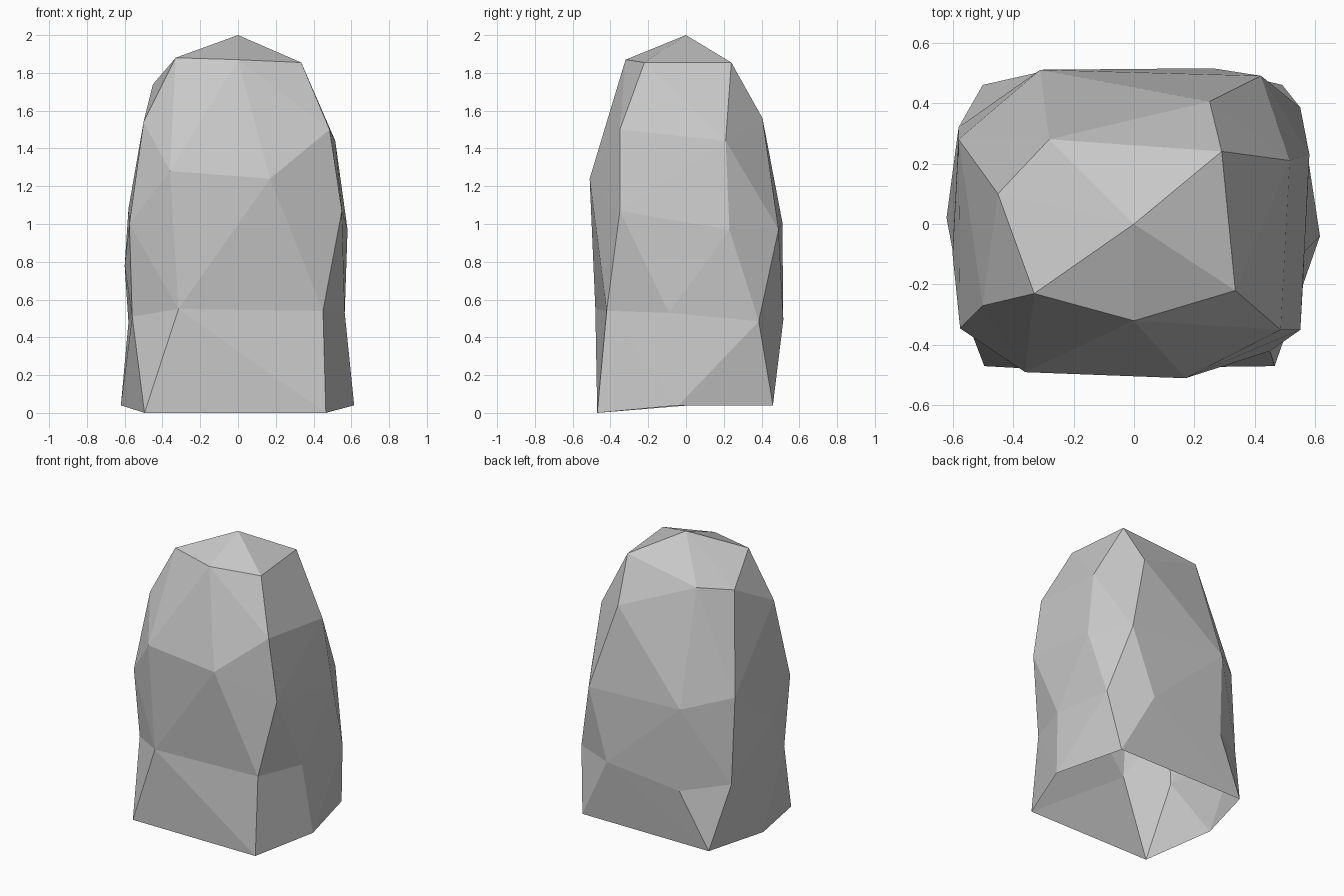
import bpy
import bmesh
from mathutils import Vector

cube = bpy.data.objects.get("Cube")
if cube:
    bpy.data.objects.remove(cube)

# One stone colour
stone = bpy.data.materials.new("stone_grey")
stone.use_nodes = True
grey = (0.58, 0.58, 0.58, 1.0)
stone.diffuse_color = grey
shader = stone.node_tree.nodes["Principled BSDF"]
shader.inputs["Base Color"].default_value = grey
shader.inputs["Roughness"].default_value = 0.9

# Corner points of each level of the rock, counter-clockwise from the front
levels = {
    # crown
    "ABCDEF": [(-.33, -.23, 1.88), (0, -.32, 1.87), (.335, -.22, 1.855),
               (.29, .24, 1.855), (-.28, .28, 1.78), (-.45, .10, 1.74)],
    # shoulder
    "GHIJKL": [(-.50, -.27, 1.54), (-.36, -.49, 1.28), (.17, -.51, 1.24),
               (.485, -.35, 1.5), (.515, .21, 1.44), (.25, .405, 1.56)],
    # waist
    "MNOPQR": [(-.575, -.345, 1), (.55, -.35, 1.07), (.58, .23, .97),
               (.42, .49, .97), (-.31, .51, 1.01), (-.58, .28, 1.08)],
    # hip, with one bulge on the side
    "abcdefghi": [(-.56, -.30, .51), (-.315, -.48, .55), (.45, -.42, .54),
                  (.565, -.09, .53), (.55, .385, .485), (.26, .515, .49),
                  (-.30, .505, .43), (-.58, .32, .48), (-.60, -.10, .78)],
    # foot
    "uvwxyz": [(-.495, -.47, 0), (.465, -.47, 0), (.615, -.04, .04),
               (.49, .46, .04), (-.50, .46, .04), (-.62, .02, .04)],
}

# Columns running from crown to foot; a repeated letter tapers a strip
columns = ["AGMaau", "AHHbbu", "BIIbbu", "CJNccv", "DKOddw", "DLPeex",
           "DLPffx", "EEQggy", "FFRhhy", "FFRhhz", "FFRihz"]

bm = bmesh.new()
corner = {}
for letters, points in levels.items():
    for letter, point in zip(letters, points):
        corner[letter] = bm.verts.new(point)
apex = bm.verts.new((0, 0, 2))


def add_facet(loop):
    """Add a facet, splitting four-sided ones along the outward diagonal."""
    loop = [v for i, v in enumerate(loop) if v not in loop[:i]]
    if len(loop) < 3:
        return
    if len(loop) == 3:
        bm.faces.new(loop)
        return
    p, q, r, s = loop
    normal = (q.co - p.co).cross(r.co - p.co)
    if normal.dot(s.co - p.co) <= 0:
        pieces = [(p, q, r), (p, r, s)]
    else:
        pieces = [(p, q, s), (q, r, s)]
    for piece in pieces:
        bm.faces.new(piece)


# Rock walls, open underneath
for here, after in zip(columns, columns[1:] + columns[:1]):
    for k in range(len(here) - 1):
        add_facet([corner[n] for n in (here[k], here[k + 1],
                                       after[k + 1], after[k])])

# Peak
crown = "ABCDEF"
for left, right in zip(crown, crown[1:] + crown[:1]):
    add_facet([apex, corner[left], corner[right]])

mesh = bpy.data.meshes.new("rock")
bm.to_mesh(mesh)
bm.free()
mesh.materials.append(stone)
rock = bpy.data.objects.new("rock", mesh)
bpy.context.collection.objects.link(rock)
